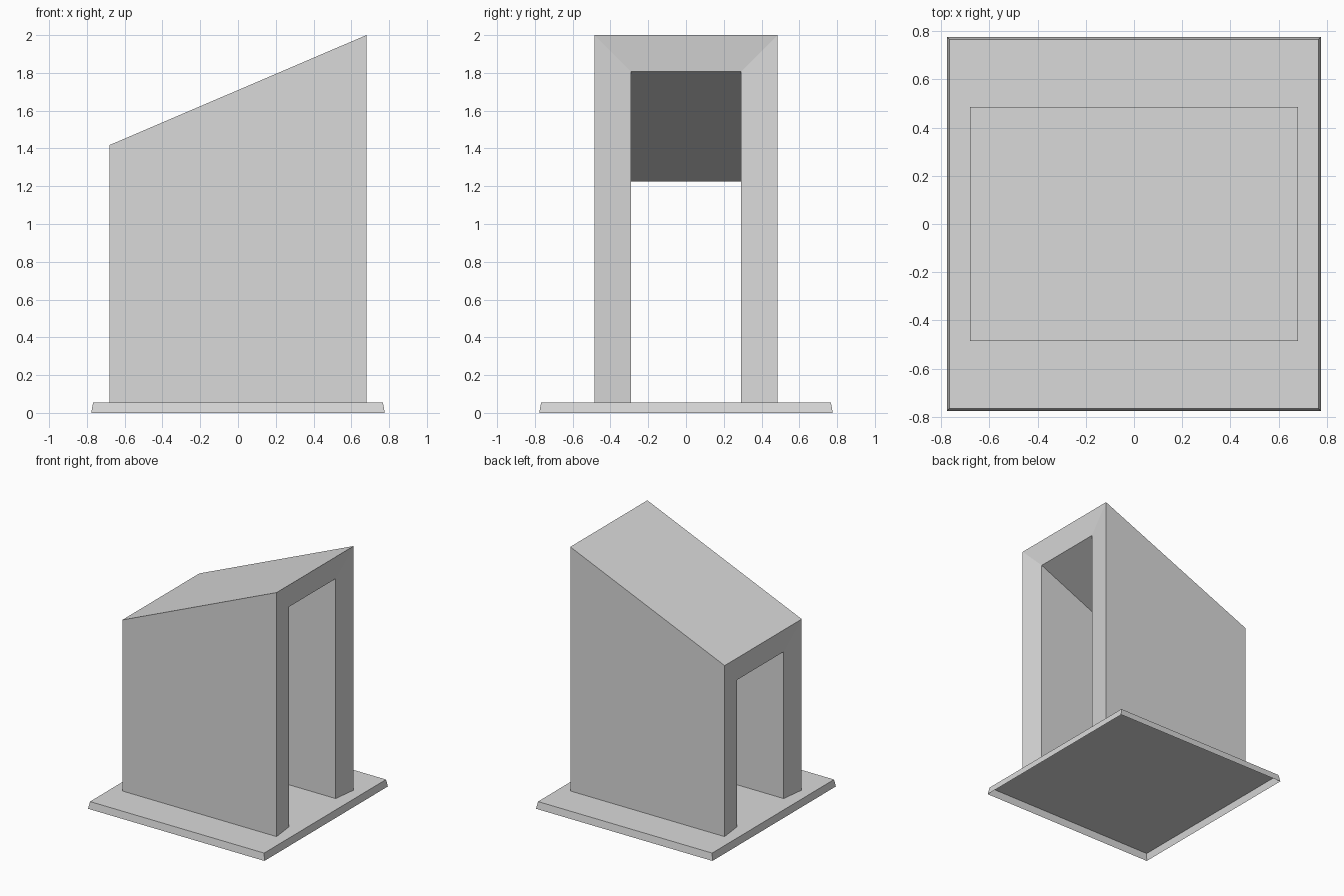
import bpy
import bmesh

cube = bpy.data.objects.get("Cube")
if cube:
    bpy.data.objects.remove(cube, do_unlink=True)

grey = bpy.data.materials.new("light_grey")
grey.use_nodes = True
colour = (0.7, 0.7, 0.7, 1)
grey.diffuse_color = colour
grey.node_tree.nodes["Principled BSDF"].inputs["Base Color"].default_value = colour

BASE_TOP = 0.056
HALF_LENGTH = 0.68
RECESS = 0.024      # the end frames dish slightly inward
WALL = 0.193


def finish(name, bm):
    bmesh.ops.recalc_face_normals(bm, faces=bm.faces)
    mesh = bpy.data.meshes.new(name)
    bm.to_mesh(mesh)
    bm.free()
    mesh.materials.append(grey)
    obj = bpy.data.objects.new(name, mesh)
    bpy.context.collection.objects.link(obj)
    return obj


def arch(bm, end, half_width, inset, drop):
    """Upright arch at one end (-1 or 1): foot, shoulder, shoulder, foot."""
    x = end * (HALF_LENGTH - inset)
    top = 1.709 + 0.291 * end - drop
    points = [(-half_width, BASE_TOP), (-half_width, top),
              (half_width, top), (half_width, BASE_TOP)]
    return [bm.verts.new((x, y, z)) for y, z in points]


# Base plate: a shallow tray turned over, sloping edges and open underneath
bm = bmesh.new()
bmesh.ops.create_cube(bm, size=1)
for v in bm.verts:
    half = 0.767 if v.co.z > 0 else 0.777
    v.co.x = half if v.co.x > 0 else -half
    v.co.y = half if v.co.y > 0 else -half
    v.co.z = BASE_TOP if v.co.z > 0 else 0
underside = [f for f in bm.faces if all(v.co.z == 0 for v in f.verts)]
bmesh.ops.delete(bm, geom=underside, context='FACES_ONLY')
finish("base_plate", bm)

# Open-ended shelter: outer shell, end frames and inner passage in one loop
bm = bmesh.new()
outer, inner = 0.485, 0.485 - WALL
rings = [arch(bm, -1, outer, 0, 0),
         arch(bm, 1, outer, 0, 0),
         arch(bm, 1, inner, RECESS, WALL),
         arch(bm, -1, inner, RECESS, WALL)]
for i, ring in enumerate(rings):
    following = rings[(i + 1) % len(rings)]
    for j in range(3):
        bm.faces.new((ring[j], ring[j + 1], following[j + 1], following[j]))
finish("sloped_shelter", bm)
